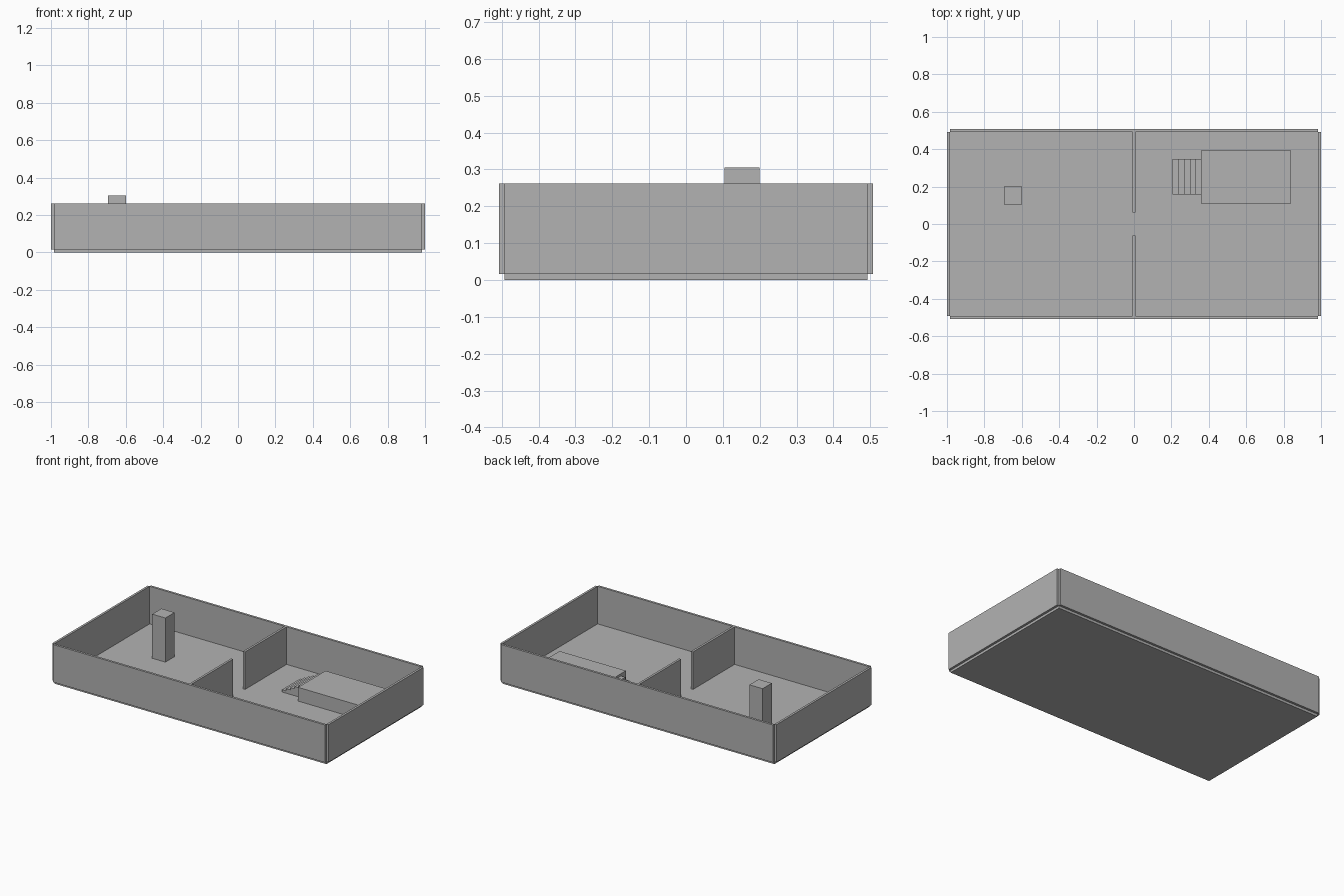
import bpy, bmesh

if "Cube" in bpy.data.objects:
    bpy.data.objects.remove(bpy.data.objects["Cube"])

grey = bpy.data.materials.new("plain_grey")
grey.diffuse_color = (0.448, 0.448, 0.448, 1)
grey.use_nodes = True
grey.node_tree.nodes["Principled BSDF"].inputs["Base Color"].default_value = grey.diffuse_color


def finish(name, bm):
    bmesh.ops.recalc_face_normals(bm, faces=bm.faces)
    me = bpy.data.meshes.new(name)
    bm.to_mesh(me)
    bm.free()
    me.materials.append(grey)
    ob = bpy.data.objects.new(name, me)
    bpy.context.collection.objects.link(ob)
    return ob


def box(name, x, y, z):
    """Box from (min, max) ranges on each axis."""
    bm = bmesh.new()
    bmesh.ops.create_cube(bm, size=1)
    for v in bm.verts:
        for i, (lo, hi) in enumerate((x, y, z)):
            v.co[i] = hi if v.co[i] > 0 else lo
    return finish(name, bm)


X, Y = 0.985, 0.492          # floor half sizes
T = 0.015                    # wall thickness
FLOOR, TOP = 0.016, 0.262    # floor top, wall top
PLAT = 0.106                 # platform top

# Floor slab
box("floor", (-X, X), (-Y, Y), (0, FLOOR))

# Outer walls stand just outside the slab, leaving notched corners
for side, s in (("left", -1), ("right", 1)):
    box(side + "_wall", sorted((s * X, s * (X + T))), (-Y, Y), (FLOOR, TOP))
for side, s in (("front", -1), ("back", 1)):
    box(side + "_wall", (-X, X), sorted((s * Y, s * (Y + T))), (FLOOR, TOP))
    # Dividing wall halves with a doorway between them
    box(side + "_partition", (-T / 2, T / 2), sorted((s * 0.062, s * Y)), (FLOOR, TOP))

# Square column
box("column", (-0.695, -0.6), (0.105, 0.2), (FLOOR, 0.305))

# Raised platform
box("platform", (0.359, 0.84), (0.109, 0.393), (FLOOR, PLAT))

# Stairs: stepped profile extruded across the width
x0, x1, y0, y1, n = 0.207, 0.359, 0.159, 0.348, 5
run, rise = (x1 - x0) / n, (PLAT - FLOOR) / (n + 1)
profile = [(x0, FLOOR)]
for i in range(n):
    z = FLOOR + (i + 1) * rise
    profile += [(x0 + i * run, z), (x0 + (i + 1) * run, z)]
profile.append((x1, FLOOR))
bm = bmesh.new()
face = bm.faces.new([bm.verts.new((x, y0, z)) for x, z in profile])
new = bmesh.ops.extrude_face_region(bm, geom=[face])["geom"]
bmesh.ops.translate(bm, vec=(0, y1 - y0, 0),
                    verts=[g for g in new if isinstance(g, bmesh.types.BMVert)])
if not any(all(abs(v.co.y - y0) < 1e-6 for v in f.verts) for f in bm.faces):
    bm.faces.new([v for v in bm.verts if abs(v.co.y - y0) < 1e-6])
finish("stairs", bm)
